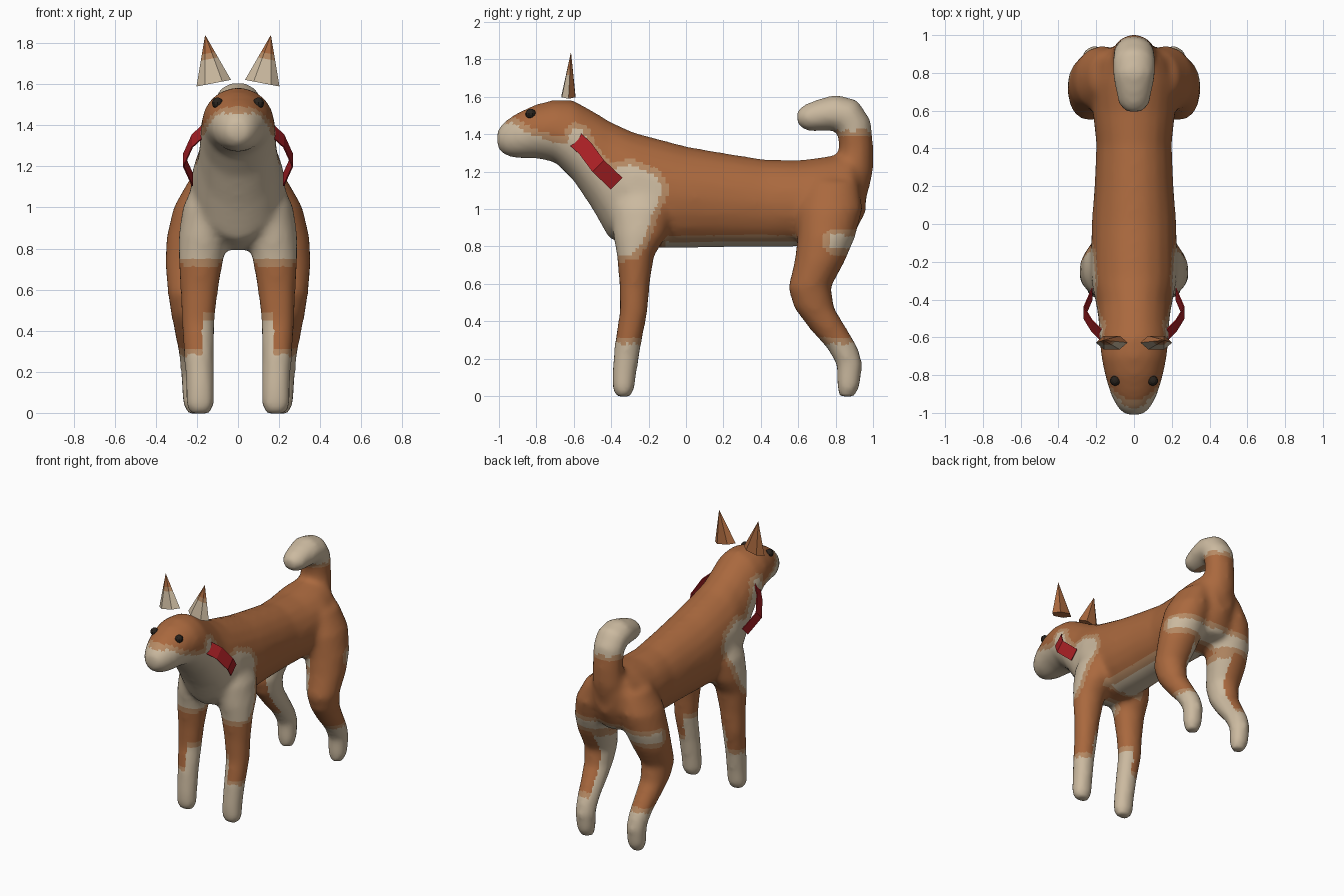
import bpy, bmesh, math
from mathutils import Vector

if "Cube" in bpy.data.objects:
    bpy.data.objects.remove(bpy.data.objects["Cube"])


def material(name, rgb):
    m = bpy.data.materials.new(name)
    m.use_nodes = True
    m.diffuse_color = (*rgb, 1)
    bsdf = m.node_tree.nodes["Principled BSDF"]
    bsdf.inputs["Base Color"].default_value = (*rgb, 1)
    bsdf.inputs["Roughness"].default_value = 0.8
    return m


ORANGE = material("orange fur", (0.40, 0.14, 0.048))
TAN = material("tan fur", (0.47, 0.255, 0.127))
CREAM = material("cream fur", (0.60, 0.49, 0.35))
RED = material("red collar", (0.40, 0.014, 0.018))
BLACK = material("black", (0.021, 0.016, 0.012))


def add_object(name, bm, mats):
    bmesh.ops.recalc_face_normals(bm, faces=bm.faces)
    mesh = bpy.data.meshes.new(name)
    bm.to_mesh(mesh)
    bm.free()
    for m in mats:
        mesh.materials.append(m)
    obj = bpy.data.objects.new(name, mesh)
    bpy.context.collection.objects.link(obj)
    return obj


def loft(bm, rings, sides=20):
    """Closed skin through elliptical rings given as (centre, u, v)."""
    loops = []
    for c, u, v in rings:
        angles = [math.tau * i / sides for i in range(sides)]
        loops.append([bm.verts.new(Vector(c) + Vector(u) * math.cos(a) + Vector(v) * math.sin(a))
                      for a in angles])
    for a, b in zip(loops, loops[1:]):
        for i in range(sides):
            j = (i + 1) % sides
            bm.faces.new((a[i], a[j], b[j], b[i]))
    bm.faces.new(loops[0])
    bm.faces.new(loops[-1])


# Head, neck and trunk: y, top, bottom, half width
TRUNK = [
    (-1.01, 1.42, 1.33, 0.05), (-0.97, 1.47, 1.285, 0.09), (-0.9, 1.515, 1.27, 0.125),
    (-0.8, 1.56, 1.27, 0.155), (-0.7, 1.585, 1.25, 0.175), (-0.6, 1.58, 1.15, 0.185),
    (-0.5, 1.525, 1.0, 0.19), (-0.41, 1.47, 0.84, 0.205), (-0.28, 1.41, 0.79, 0.23),
    (0.0, 1.335, 0.79, 0.225), (0.2, 1.3, 0.795, 0.21), (0.42, 1.265, 0.795, 0.2),
    (0.6, 1.26, 0.8, 0.22), (0.75, 1.28, 0.81, 0.23), (0.88, 1.3, 0.83, 0.19),
    (0.96, 1.28, 0.98, 0.08)]
# Legs: x, y, z, x radius, y radius
FRONT_LEG = [
    (0.13, -0.24, 1.13, 0.08, 0.12), (0.145, -0.23, 1.0, 0.125, 0.17),
    (0.165, -0.245, 0.86, 0.125, 0.145), (0.18, -0.27, 0.75, 0.11, 0.1),
    (0.188, -0.275, 0.6, 0.093, 0.082), (0.195, -0.28, 0.45, 0.082, 0.075),
    (0.19, -0.31, 0.28, 0.073, 0.072), (0.185, -0.33, 0.12, 0.07, 0.066),
    (0.185, -0.335, 0.04, 0.07, 0.06), (0.185, -0.335, -0.005, 0.05, 0.04)]
HIND_LEG = [
    (0.13, 0.78, 1.15, 0.1, 0.14), (0.17, 0.77, 1.0, 0.145, 0.175),
    (0.2, 0.75, 0.85, 0.15, 0.155), (0.22, 0.715, 0.72, 0.135, 0.135),
    (0.232, 0.66, 0.58, 0.11, 0.115), (0.23, 0.685, 0.47, 0.095, 0.108),
    (0.22, 0.76, 0.36, 0.083, 0.1), (0.212, 0.835, 0.26, 0.073, 0.085),
    (0.208, 0.875, 0.17, 0.07, 0.07), (0.206, 0.868, 0.05, 0.065, 0.062),
    (0.206, 0.86, -0.005, 0.045, 0.04)]
# Tail: y, z, radius, direction angle of travel in degrees
TAIL = [
    (0.87, 1.08, 0.1, 85), (0.9, 1.2, 0.1, 85), (0.91, 1.33, 0.092, 90), (0.9, 1.44, 0.095, 110),
    (0.86, 1.5, 0.1, 145), (0.79, 1.515, 0.098, 175), (0.71, 1.5, 0.085, 190),
    (0.64, 1.485, 0.072, 190), (0.595, 1.48, 0.04, 190)]

bm = bmesh.new()
loft(bm, [((0, y, (t + b) / 2), (w, 0, 0), (0, 0, (t - b) / 2)) for y, t, b, w in TRUNK])
for side in (-1, 1):
    for leg in (FRONT_LEG, HIND_LEG):
        loft(bm, [((side * x, y, z), (rx, 0, 0), (0, ry, 0)) for x, y, z, rx, ry in leg])
tail_rings = []
for y, z, r, deg in TAIL:
    a = math.radians(deg + 90)
    tail_rings.append(((0, y, z), (r * 1.15, 0, 0), (0, r * math.cos(a), r * math.sin(a))))
loft(bm, tail_rings)
rough = add_object("body_rough", bm, [])

# Fuse trunk, legs and tail into one smooth skin
remesh = rough.modifiers.new("fuse", 'REMESH')
remesh.mode = 'VOXEL'
remesh.voxel_size = 0.02
soften = rough.modifiers.new("soften", 'SMOOTH')
soften.factor = 0.5
soften.iterations = 9
graph = bpy.context.evaluated_depsgraph_get()
skin = bpy.data.meshes.new_from_object(rough.evaluated_get(graph))
bpy.data.objects.remove(rough)
skin.name = "body"
body = bpy.data.objects.new("body", skin)
bpy.context.collection.objects.link(body)

# Cream area on muzzle, throat and chest, outlined in side profile (y, z)
BIB = [(-1.1, 1.45), (-0.93, 1.46), (-0.85, 1.41), (-0.75, 1.37), (-0.64, 1.34), (-0.61, 1.43),
       (-0.55, 1.42), (-0.51, 1.32), (-0.41, 1.2), (-0.3, 1.24), (-0.16, 1.18), (-0.12, 1.1),
       (-0.17, 1.0), (-0.22, 0.85), (-0.28, 0.76), (-0.45, 0.74), (-1.1, 1.1)]


def in_bib(y, z):
    inside = False
    for (y1, z1), (y2, z2) in zip(BIB, BIB[1:] + BIB[:1]):
        if (z1 > z) != (z2 > z) and y < y1 + (z - z1) * (y2 - y1) / (z2 - z1):
            inside = not inside
    return inside


def is_cream(x, y, z):
    x = abs(x)
    if y < 0 and z < 0.7:                          # front socks, higher inside
        return z < (0.45 if x < 0.18 else 0.28)
    if y > 0.5 and z < 0.76:                       # hind socks and inner thighs
        return z < 0.28 or (x < 0.17 and z < 0.72)
    if y > 0.77 and 0.79 < z < 0.86:               # rump band
        return True
    if y > 0.5 and z > 1.42:                       # tail tip
        return True
    if -0.1 < y < 0.62 and z < 0.825 and x < 0.17:  # belly
        return True
    return in_bib(y, z)


OFFSETS = [(0.035 * math.cos(k * math.tau / 8), 0.035 * math.sin(k * math.tau / 8)) for k in range(8)]
for m in (ORANGE, TAN, CREAM):
    skin.materials.append(m)
for f in skin.polygons:
    x, y, z = f.center
    if is_cream(x, y, z):
        f.material_index = 2
    elif any(is_cream(x, y + dy, z + dz) for dy, dz in OFFSETS):
        f.material_index = 1
    else:
        f.material_index = 0
    f.use_smooth = True

for side, label in ((1, "left"), (-1, "right")):
    # Floating pointed ear, cream low on its front
    bm = bmesh.new()
    base, tip = Vector((side * 0.118, -0.628, 1.605)), Vector((side * 0.16, -0.615, 1.84))
    rings = []
    for t in (0, 0.5, 0.62, 0.99):
        s = 1 - t
        rings.append((base.lerp(tip, t), (side * 0.084 * s, 0, -0.016 * s), (0, 0.042 * s, 0)))
    loft(bm, rings, 6)
    ear = add_object(label + "_ear", bm, [ORANGE, TAN, CREAM])
    for f in ear.data.polygons:
        if f.normal.y < -0.3:
            f.material_index = 2 if f.center.z < 1.72 else 1 if f.center.z < 1.755 else 0

    # Bowed collar strap beside the neck
    bm = bmesh.new()
    path = [(0.17, -0.595, 1.375), (0.225, -0.54, 1.325), (0.268, -0.47, 1.23), (0.225, -0.37, 1.135)]
    half = Vector((0, 0.031, 0.031))
    pairs = []
    for x, y, z in path:
        p = Vector((side * x, y, z))
        pairs.append((bm.verts.new(p - half), bm.verts.new(p + half)))
    for (a, b), (c, d) in zip(pairs, pairs[1:]):
        bm.faces.new((a, b, d, c))
    strap = add_object(label + "_collar_strap", bm, [RED])
    strap.modifiers.new("thickness", 'SOLIDIFY').thickness = 0.006

    # Eye
    bm = bmesh.new()
    bmesh.ops.create_uvsphere(bm, u_segments=10, v_segments=7, radius=0.028)
    bmesh.ops.translate(bm, verts=bm.verts, vec=(side * 0.1, -0.83, 1.508))
    add_object(label + "_eye", bm, [BLACK])

# Nose
bm = bmesh.new()
bmesh.ops.create_cube(bm, size=1)
bmesh.ops.scale(bm, verts=bm.verts, vec=(0.028, 0.03, 0.05))
bmesh.ops.translate(bm, verts=bm.verts, vec=(0, -0.985, 1.39))
add_object("nose", bm, [BLACK])
